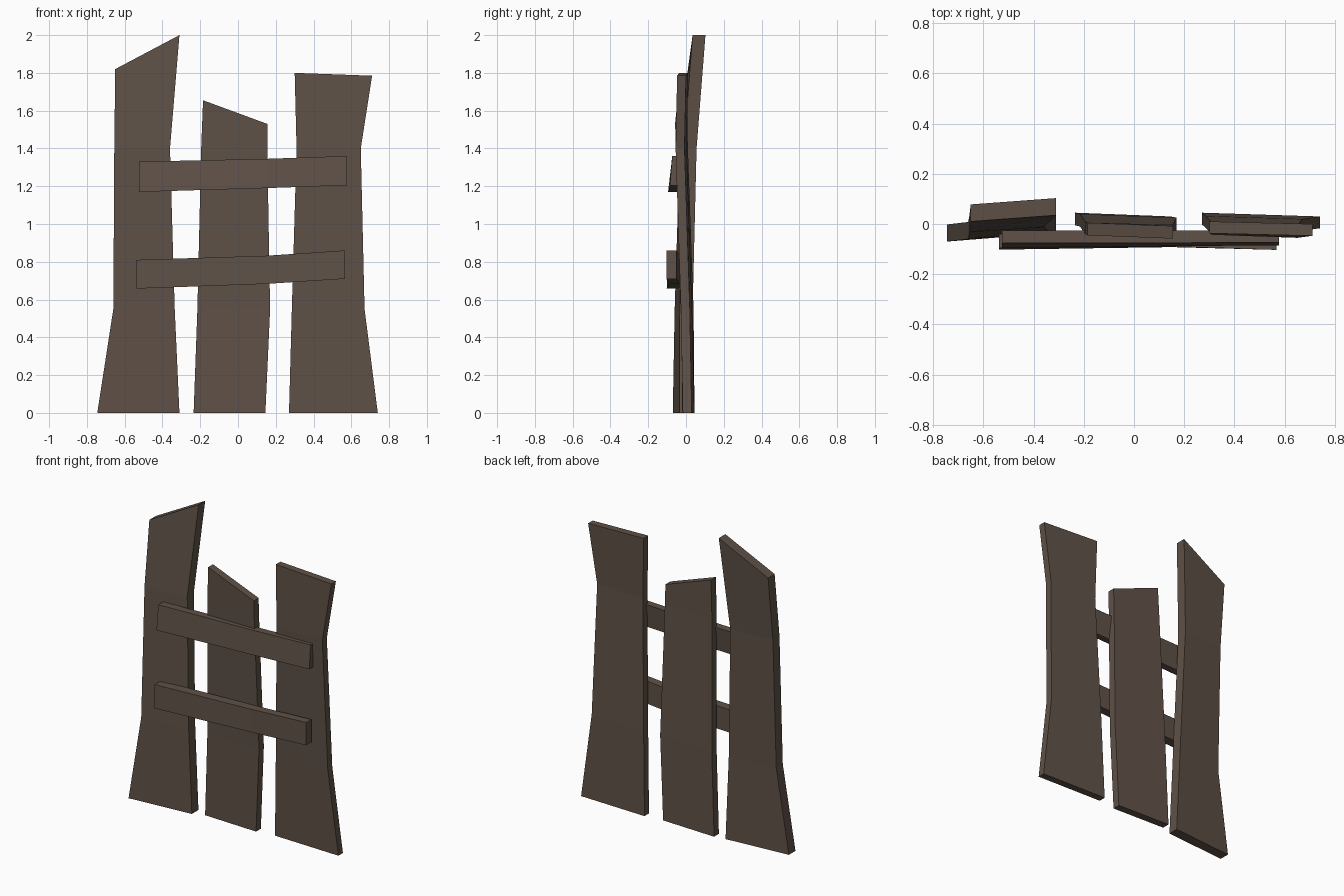
import bpy, bmesh

wood = bpy.data.materials.new("dark_wood")
wood.diffuse_color = (0.115, 0.083, 0.064, 1)


def loft(name, rings):
    """Skin a list of four-cornered rings into a closed board."""
    bm = bmesh.new()
    loops = [[bm.verts.new(p) for p in ring] for ring in rings]
    for a, b in zip(loops, loops[1:]):
        for i in range(4):
            j = (i + 1) % 4
            bm.faces.new((a[i], a[j], b[j], b[i]))
    bm.faces.new(loops[0][::-1])
    bm.faces.new(loops[-1])
    bmesh.ops.recalc_face_normals(bm, faces=bm.faces)
    mesh = bpy.data.meshes.new(name)
    bm.to_mesh(mesh)
    bm.free()
    mesh.materials.append(wood)
    obj = bpy.data.objects.new(name, mesh)
    bpy.context.collection.objects.link(obj)


def plank(name, stations, t):
    """Station: left x, right x, left z, right z, front y at left, front y at right."""
    loft(name, [[(xl, yl, zl), (xr, yr, zr), (xr, yr + t, zr), (xl, yl + t, zl)]
                for xl, xr, zl, zr, yl, yr in stations])


def rail(name, stations):
    """Station: x, bottom z, top z, front y bottom, front y top, back y bottom, back y top."""
    loft(name, [[(x, fb, zb), (x, bb, zb), (x, bt, zt), (x, ft, zt)]
                for x, zb, zt, fb, ft, bb, bt in stations])


# Upright planks, each widening at its foot and cut crooked at the top
plank("left_plank", [
    (-0.745, -0.31, 0, 0, -0.07, -0.035),
    (-0.66, -0.335, 0.55, 0.55, -0.06, -0.033),
    (-0.655, -0.36, 1.40, 1.40, -0.033, -0.012),
    (-0.65, -0.31, 1.82, 2.00, 0.01, 0.035)], 0.068)
plank("middle_plank", [
    (-0.235, 0.145, 0, 0, -0.005, -0.02),
    (-0.215, 0.17, 0.55, 0.55, -0.01, -0.025),
    (-0.195, 0.155, 1.40, 1.40, -0.04, -0.053),
    (-0.185, 0.155, 1.655, 1.53, -0.045, -0.058)], 0.05)
plank("right_plank", [
    (0.27, 0.74, 0, 0, -0.002, -0.017),
    (0.285, 0.67, 0.55, 0.55, -0.015, -0.027),
    (0.31, 0.65, 1.40, 1.40, -0.043, -0.055),
    (0.30, 0.71, 1.80, 1.785, -0.037, -0.047)], 0.047)

# Cross rails nailed over the front
rail("upper_rail", [
    (-0.525, 1.17, 1.33, -0.095, -0.076, -0.045, -0.025),
    (0.15, 1.19, 1.345, -0.088, -0.075, -0.045, -0.025),
    (0.577, 1.205, 1.36, -0.085, -0.073, -0.045, -0.03)])
rail("lower_rail", [
    (-0.538, 0.658, 0.81, -0.102, -0.095, -0.035, -0.03),
    (0.15, 0.683, 0.832, -0.092, -0.09, -0.035, -0.033),
    (0.567, 0.71, 0.86, -0.103, -0.103, -0.05, -0.05)])
